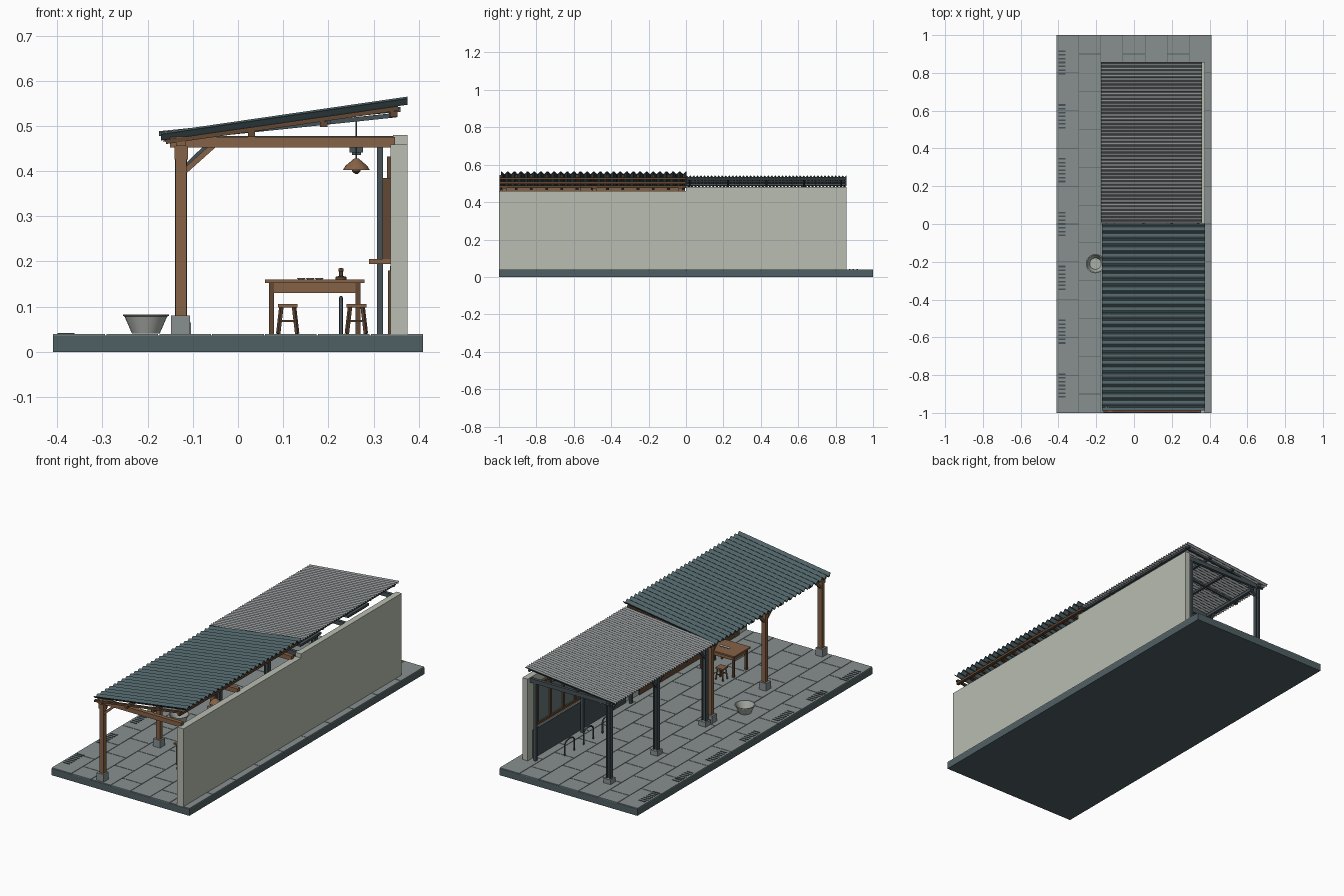
import bpy, bmesh, math
from mathutils import Vector, Matrix

cube = bpy.data.objects.get("Cube")
if cube:
    bpy.data.objects.remove(cube)


def material(name, r, g, b):
    lin = [((c / 255 + 0.055) / 1.055) ** 2.4 for c in (r, g, b)] + [1]
    m = bpy.data.materials.new(name)
    m.use_nodes = True
    m.diffuse_color = lin
    m.node_tree.nodes["Principled BSDF"].inputs["Base Color"].default_value = lin
    return m


STONE = material("paving stone", 136, 144, 144)
SLATE = material("dark slate", 80, 96, 100)
PLASTER = material("pale plaster", 184, 189, 177)
WOOD = material("warm wood", 134, 98, 70)
DARKWOOD = material("dark wood", 98, 72, 52)
STEEL = material("painted steel", 70, 82, 87)
ROOF = material("slate roofing", 80, 100, 104)
SHEET = material("grey sheet metal", 138, 142, 143)
PALE = material("pale metal", 172, 177, 170)
GLASS = material("window glass", 104, 118, 120)


def finish(name, bm, mat):
    bmesh.ops.recalc_face_normals(bm, faces=bm.faces)
    me = bpy.data.meshes.new(name)
    bm.to_mesh(me)
    bm.free()
    me.materials.append(mat)
    ob = bpy.data.objects.new(name, me)
    bpy.context.collection.objects.link(ob)
    return ob


def boxes(name, mat, items):
    """Each item is x0, x1, y0, y1, z0, z1."""
    bm = bmesh.new()
    for x0, x1, y0, y1, z0, z1 in items:
        mid = Vector((x0 + x1, y0 + y1, z0 + z1)) / 2
        bmesh.ops.create_cube(bm, size=1, matrix=Matrix.Translation(mid) @ Matrix.Diagonal((x1 - x0, y1 - y0, z1 - z0, 1)))
    return finish(name, bm, mat)


def bars(name, mat, items, w, h):
    """Straight bars between pairs of points, w wide and h deep."""
    bm = bmesh.new()
    for p, q in items:
        p, q = Vector(p), Vector(q)
        d = q - p
        side = d.cross(Vector((0, 0, 1)))
        side = side.normalized() if side.length > 1e-6 else Vector((0, 1, 0))
        up = side.cross(d).normalized()
        rot = Matrix((d.normalized(), side, up)).transposed().to_4x4()
        bmesh.ops.create_cube(bm, size=1, matrix=Matrix.Translation((p + q) / 2) @ rot @ Matrix.Diagonal((d.length, w, h, 1)))
    return finish(name, bm, mat)


def lathe(name, mat, at, profile, n=24):
    bm = bmesh.new()
    rings = [[bm.verts.new((at[0] + r * math.cos(2 * math.pi * i / n), at[1] + r * math.sin(2 * math.pi * i / n), z))
              for i in range(n)] for r, z in profile]
    for a, b in zip(rings, rings[1:]):
        for i in range(n):
            j = (i + 1) % n
            bm.faces.new((a[i], a[j], b[j], b[i]))
    bm.faces.new(rings[0])
    bm.faces.new(rings[-1])
    ob = finish(name, bm, mat)
    for f in ob.data.polygons:
        f.use_smooth = len(f.vertices) == 4
    ob.data.set_sharp_from_angle(angle=math.radians(35))
    return ob


def corrugated(name, mat, x0, z0, x1, z1, y0, y1, waves, amp, thick):
    bm = bmesh.new()
    n = waves * 8
    rows = []
    for i in range(n + 1):
        y = y0 + (y1 - y0) * i / n
        dz = amp * math.cos(2 * math.pi * i / 8)
        rows.append([bm.verts.new((x, y, z + dz + s)) for x, z, s in
                     ((x0, z0, 0), (x1, z1, 0), (x1, z1, -thick), (x0, z0, -thick))])
    for a, b in zip(rows, rows[1:]):
        for k in range(4):
            bm.faces.new((a[k], a[(k + 1) % 4], b[(k + 1) % 4], b[k]))
    bm.faces.new(rows[0])
    bm.faces.new(rows[-1])
    return finish(name, bm, mat)


# Ground slab with staggered paving and drain slots
boxes("slab", SLATE, [(-.41, .41, -1, 1, 0, .036)])
tiles, rows, length, gap = [], 7, .2, .0015
for r in range(rows):
    xa = -.41 + .82 * r / rows
    y = -1 - (length / 2 if r % 2 else 0)
    while y < .999:
        tiles.append((xa + gap * (r > 0), xa + .82 / rows - gap * (r < rows - 1),
                      max(y + gap, -1), min(y + length - gap, 1), .036, .04))
        y += length
boxes("paving", STONE, tiles)
boxes("drain_slots", STEEL, [(-.4, -.362, c + k * .02 - .004, c + k * .02 + .004, .038, .042)
                             for c in [i * .285 for i in range(-3, 4)] for k in range(-3, 4)])

# Boundary wall in two heights
boxes("front_wall", PLASTER, [(.338, .375, -1, -.001, .04, .459)])
boxes("back_wall", PLASTER, [(.343, .375, .001, .857, .04, .48)])

# Timber bay frame
wood_y = (-.97, -.49, -.03)
boxes("wood_columns", WOOD, [(-.138, -.114, y - .012, y + .012, .08, .456) for y in wood_y])
boxes("column_heads", WOOD, [(-.141, -.111, y - .015, y + .015, .426, .454) for y in wood_y])
boxes("wood_column_bases", STONE, [(-.148, -.106, y - .021, y + .021, .04, .08) for y in wood_y])
boxes("wood_tie_beams", WOOD, [(-.15, .348, y - .011, y + .011, .452, .476) for y in wood_y])
boxes("wood_eave_beam", WOOD, [(-.137, -.115, -.995, -.005, .456, .477)])
bars("wood_braces", WOOD, [((-.12, y, .398), (-.055, y, .456)) for y in wood_y], .012, .012)
bars("eave_braces", WOOD, [((-.126, y, .398), (-.126, y + s * .06, .456))
                           for y, s in zip(wood_y, (1, 1, -1))] + [((-.126, -.49, .398), (-.126, -.55, .456))], .012, .012)
bars("rafters", DARKWOOD, [((-.16, -.99 + i * .0815, .465), (.355, -.99 + i * .0815, .539)) for i in range(13)], .014, .010)
boxes("wood_purlins", DARKWOOD, [(x - .008, x + .008, -.998, 0, z - .012, z)
                                 for x, z in ((.03, .488), (.19, .51), (.345, .532))])

# Steel bay frame
steel_y = (.83, .43, .02)
boxes("steel_columns", STEEL, [(-.137, -.115, y - .003, y + .003, .06, .46) for y in steel_y]
      + [(x, x + .005, y - .011, y + .011, .06, .46) for y in steel_y for x in (-.139, -.118)])
boxes("steel_column_bases", STONE, [(-.146, -.104, y - .021, y + .021, .04, .065) for y in steel_y])
boxes("wall_posts", STEEL, [(.308, .321, y - .008, y + .008, .04, .46) for y in steel_y])
boxes("steel_tie_beams", STEEL, [(-.145, .343, y - .008, y + .008, .456, .478) for y in steel_y])
boxes("steel_eave_beam", STEEL, [(-.136, -.118, .005, .85, .46, .475)])
bars("steel_braces", STEEL, [((-.127, y, .40), (-.065, y, .46)) for y in steel_y]
     + [((-.127, y, .40), (-.127, y + s, .465)) for y, s in ((.83, -.06), (.43, .06), (.43, -.06), (.02, .06))], .009, .009)
bars("steel_rafters", STEEL, [((-.165, y, .470), (.35, y, .524)) for y in (.02, .225, .43, .63, .83)], .01, .01)
boxes("steel_purlins", STEEL, [(x - .006, x + .006, .003, .852, z - .01, z) for x, z in ((.05, .499), (.2, .514), (.34, .529))])

# Corrugated roofs
corrugated("front_roof", ROOF, -.17, .479, .375, .558, -.988, .002, 28, .007, .004)
corrugated("back_roof", SHEET, -.175, .484, .36, .538, .004, .857, 45, .0045, .002)

# Timber bay wall fittings
boxes("wainscot", DARKWOOD, [(.332, .338, -.93, -.08, .04, .18)])
boxes("wall_shelf", WOOD, [(.29, .338, -.94, -.08, .195, .205)])
frames, panes = [], []
for y0 in (-.94, -.50):
    y1 = y0 + .42
    frames += [(.32, .338, y0, y1, z, z + .014) for z in (.205, .371)]
    frames += [(.32, .338, y, y + .014, .205, .385) for y in (y0, y0 + .135, y0 + .27, y1 - .014)]
    panes.append((.331, .338, y0, y1, .21, .38))
boxes("timber_window_frames", DARKWOOD, frames)
boxes("timber_window_panes", GLASS, panes)
boxes("window_lattice", WOOD, [(.325, .331, -.935, -.085, z, z + .005) for z in (.255, .295, .335)])

# Steel bay wall fittings
boxes("dark_dado", STEEL, [(.336, .343, .03, .815, .04, .19)])
boxes("window_sill", PALE, [(.325, .343, .06, .79, .2, .21)])
boxes("shop_window_panes", GLASS, [(.338, .343, .07, .78, .21, .43)])
boxes("shop_window_frame", DARKWOOD, [(.33, .343, y, y + .012, .21, .43) for y in (.06, .18, .30, .39, .46, .56, .67, .778)]
      + [(.33, .343, .06, .79, z, z + .012) for z in (.21, .42)])

# Hoop stands
for y in (.665, .505, .345):
    curve = bpy.data.curves.new("hoop_stand", "CURVE")
    curve.dimensions = "3D"
    curve.bevel_depth = .004
    curve.bevel_resolution = 2
    path = [(y - .04, .04)] + [(y - .04 * math.cos(a * math.pi / 8) , .098 + .022 * math.sin(a * math.pi / 8)) for a in range(9)] + [(y + .04, .04)]
    line = curve.splines.new("POLY")
    line.points.add(len(path) - 1)
    for pt, (py, pz) in zip(line.points, path):
        pt.co = (.228, py, pz, 1)
    curve.materials.append(STEEL)
    bpy.context.collection.objects.link(bpy.data.objects.new("hoop_stand", curve))

# Table, stools and tableware
boxes("table_top", WOOD, [(.06, .28, -.635, -.495, .152, .16)])
boxes("table_apron", WOOD, [(.072, .268, y, y + .008, .13, .152) for y in (-.622, -.516)]
      + [(x, x + .008, -.622, -.508, .13, .152) for x in (.072, .26)])
boxes("table_legs", DARKWOOD, [(x, x + .011, y, y + .011, .04, .152) for x in (.069, .26) for y in (-.625, -.516)])
for x, y in ((.11, -.46), (.262, -.67)):
    boxes("stool_seat", WOOD, [(x - .022, x + .022, y - .022, y + .022, .098, .106)])
    bars("stool_legs", DARKWOOD, [((x + i * .021, y + j * .019, .04), (x + i * .014, y + j * .014, .1))
                                  for i in (-1, 1) for j in (-1, 1)], .007, .007)
    boxes("stool_rails", DARKWOOD, [(x - .018, x + .018, y + s - .002, y + s + .002, .066, .071) for s in (-.017, .017)])
for x in (.14, .16, .18):
    lathe("plate", PALE, (x, -.56), [(.007, .16), (.010, .164), (.008, .163)], 16)
lathe("condiment_dish", DARKWOOD, (.228, -.56), [(.012, .16), (.012, .166), (.004, .168), (.004, .176), (.006, .179), (.005, .184), (.002, .186)], 16)

# Wash basin
lathe("wash_basin", PALE, (-.204, -.21), [(.031, .041), (.047, .078), (.051, .08), (.051, .083), (.046, .083), (.03, .046)], 32)

# Lamps
lamp = (.262, -.565)
lathe("pendant_cord", STEEL, lamp, [(.0015, .42), (.0015, .505)], 8)
lathe("pendant_shade", WOOD, lamp, [(.03, .402), (.024, .412), (.012, .422), (.005, .428), (.003, .426), (.011, .42), (.023, .41), (.028, .402)])
lathe("pendant_bulb", DARKWOOD, lamp, [(.003, .394), (.009, .399), (.010, .405), (.004, .418)], 16)
for y in (.225, .63):
    boxes("linear_lamp", STEEL, [(.247, .277, y - .09, y + .09, .441, .452), (.252, .272, y - .08, y + .08, .436, .441)])
    bars("lamp_rods", STEEL, [((.262, y + s, .45), (.262, y + s, .517)) for s in (-.06, .06)], .003, .003)
